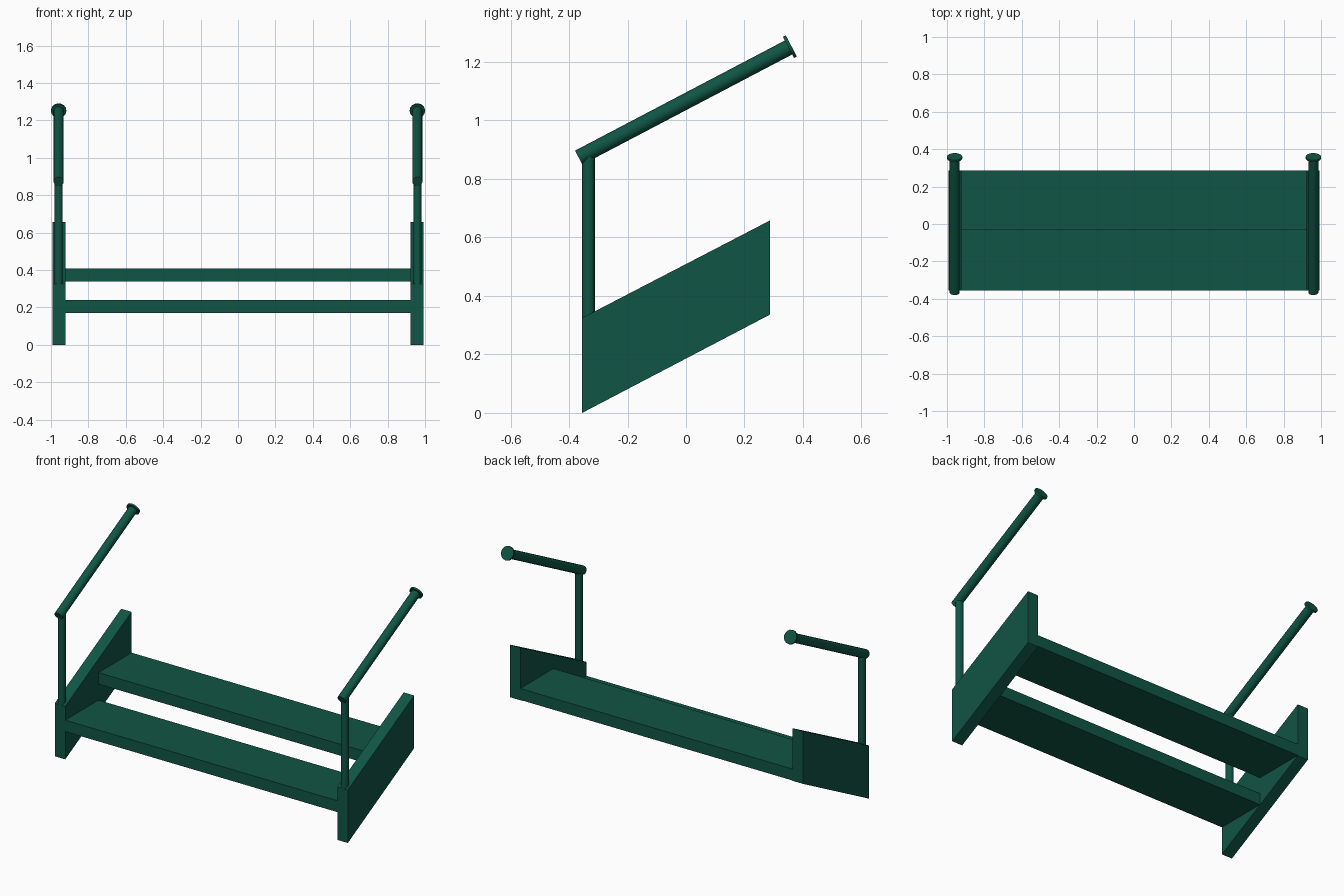
import bpy, bmesh
from mathutils import Vector

if "Cube" in bpy.data.objects:
    bpy.data.objects.remove(bpy.data.objects["Cube"])

mat = bpy.data.materials.new("dark_green_paint")
mat.diffuse_color = (0.005, 0.09, 0.058, 1)
mat.use_nodes = True
mat.node_tree.nodes["Principled BSDF"].inputs["Base Color"].default_value = mat.diffuse_color


def finish(obj):
    obj.data.materials.append(mat)
    return obj


def prism(name, profile, x0, x1):
    """Extrude a (y, z) profile from x0 to x1."""
    mesh = bpy.data.meshes.new(name)
    obj = bpy.data.objects.new(name, mesh)
    bpy.context.collection.objects.link(obj)
    bm = bmesh.new()
    face = bm.faces.new([bm.verts.new((x0, y, z)) for y, z in profile])
    ext = bmesh.ops.extrude_face_region(bm, geom=[face])["geom"]
    moved = [g for g in ext if isinstance(g, bmesh.types.BMVert)]
    bmesh.ops.translate(bm, verts=moved, vec=(x1 - x0, 0, 0))
    bmesh.ops.recalc_face_normals(bm, faces=bm.faces)
    bm.to_mesh(mesh)
    bm.free()
    return finish(obj)


def rod(name, a, b, radius, sides=16):
    """Cylinder between two points."""
    a, b = Vector(a), Vector(b)
    d = b - a
    bpy.ops.mesh.primitive_cylinder_add(
        vertices=sides, radius=radius, depth=d.length, location=(a + b) / 2,
        rotation=d.to_track_quat('Z', 'Y').to_euler())
    obj = bpy.context.object
    obj.name = name
    bpy.ops.object.shade_smooth_by_angle()
    return finish(obj)


FRONT, MID, BACK = -0.355, -0.033, 0.287

# Two flat treads
for name, y0, y1, z in (("lower_tread", FRONT, MID, 0.17),
                        ("upper_tread", MID, BACK, 0.338)):
    prism(name, [(y0, z), (y1, z), (y1, z + 0.07), (y0, z + 0.07)], -0.925, 0.925)

rail_start = Vector((0, -0.367, 0.873))
rail_end = Vector((0, 0.355, 1.252))
along = (rail_end - rail_start).normalized()

for s, side in ((-1, "left"), (1, "right")):
    # Slanted side panel
    prism(side + "_stringer",
          [(FRONT, 0), (BACK, 0.336), (BACK, 0.658), (FRONT, 0.325)],
          s * 0.922, s * 0.993)
    # Upright post, sloping handrail and round end cap
    off = Vector((s * 0.959, 0, 0))
    rod(side + "_post", off + Vector((0, -0.334, 0.3)),
        off + Vector((0, -0.334, 0.885)), 0.022)
    rod(side + "_handrail", off + rail_start, off + rail_end, 0.027)
    rod(side + "_rail_cap", off + rail_end - along * 0.005,
        off + rail_end + along * 0.006, 0.041)
